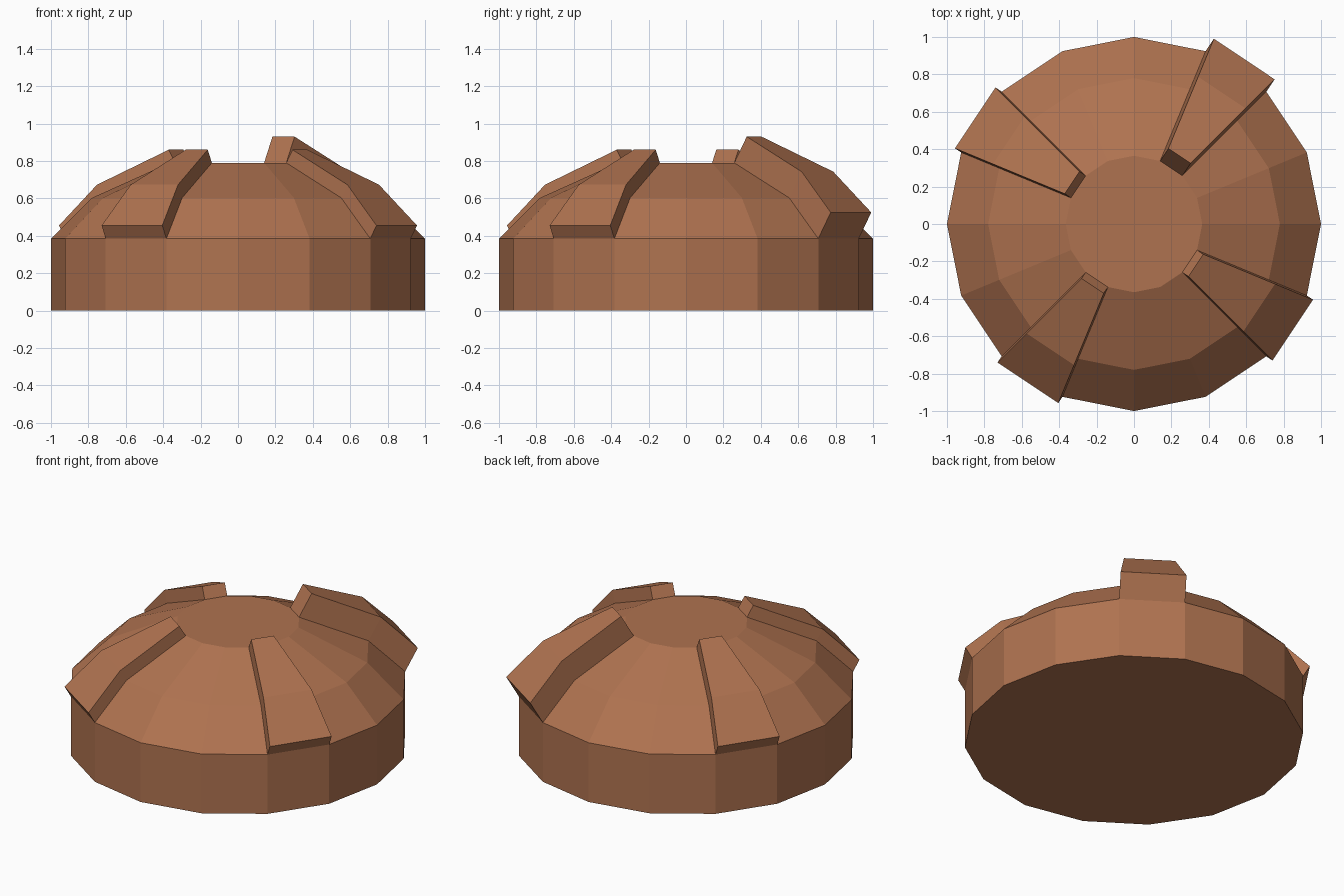
import bpy
import bmesh
from math import cos, sin, pi
from mathutils import Vector

if "Cube" in bpy.data.objects:
    bpy.data.objects.remove(bpy.data.objects["Cube"], do_unlink=True)

SIDES = 16
STEP = 2 * pi / SIDES
PROFILE = [(1.0, 0.0), (1.0, 0.385), (0.78, 0.603), (0.365, 0.79)]  # radius, height
RIB_OUT, RIB_UP = 0.04, 0.07

# Clay colour
clay = bpy.data.materials.new("clay_brown")
clay.use_nodes = True
colour = (0.43, 0.17, 0.08, 1.0)
clay.diffuse_color = colour
clay.node_tree.nodes["Principled BSDF"].inputs["Base Color"].default_value = colour

# Faceted dome from stacked rings
bm = bmesh.new()
rings = [[bm.verts.new((r * cos(i * STEP), r * sin(i * STEP), z)) for i in range(SIDES)]
         for r, z in PROFILE]
bands = []
for low, high in zip(rings, rings[1:]):
    bands.append([bm.faces.new((low[i], low[(i + 1) % SIDES], high[(i + 1) % SIDES], high[i]))
                  for i in range(SIDES)])
bm.faces.new(reversed(rings[0]))
bm.faces.new(rings[-1])

# Four raised ribs pulled out of the sloping facets, the back left one twice as thick
for quarter in range(4):
    sector = 2 + 4 * quarter
    thickness = 2 if quarter == 0 else 1
    angle = (sector + 0.5) * STEP
    offset = Vector((RIB_OUT * cos(angle), RIB_OUT * sin(angle), RIB_UP)) * thickness
    faces = [band[sector] for band in bands[1:]]
    raised = bmesh.ops.extrude_face_region(bm, geom=faces)["geom"]
    verts = [g for g in raised if isinstance(g, bmesh.types.BMVert)]
    bmesh.ops.translate(bm, verts=verts, vec=offset)
    covered = [f for f in faces if f.is_valid]
    if covered:
        bmesh.ops.delete(bm, geom=covered, context='FACES')

bmesh.ops.recalc_face_normals(bm, faces=bm.faces[:])
mesh = bpy.data.meshes.new("ribbed_dome")
bm.to_mesh(mesh)
bm.free()
mesh.materials.append(clay)
dome = bpy.data.objects.new("ribbed_dome", mesh)
bpy.context.collection.objects.link(dome)
